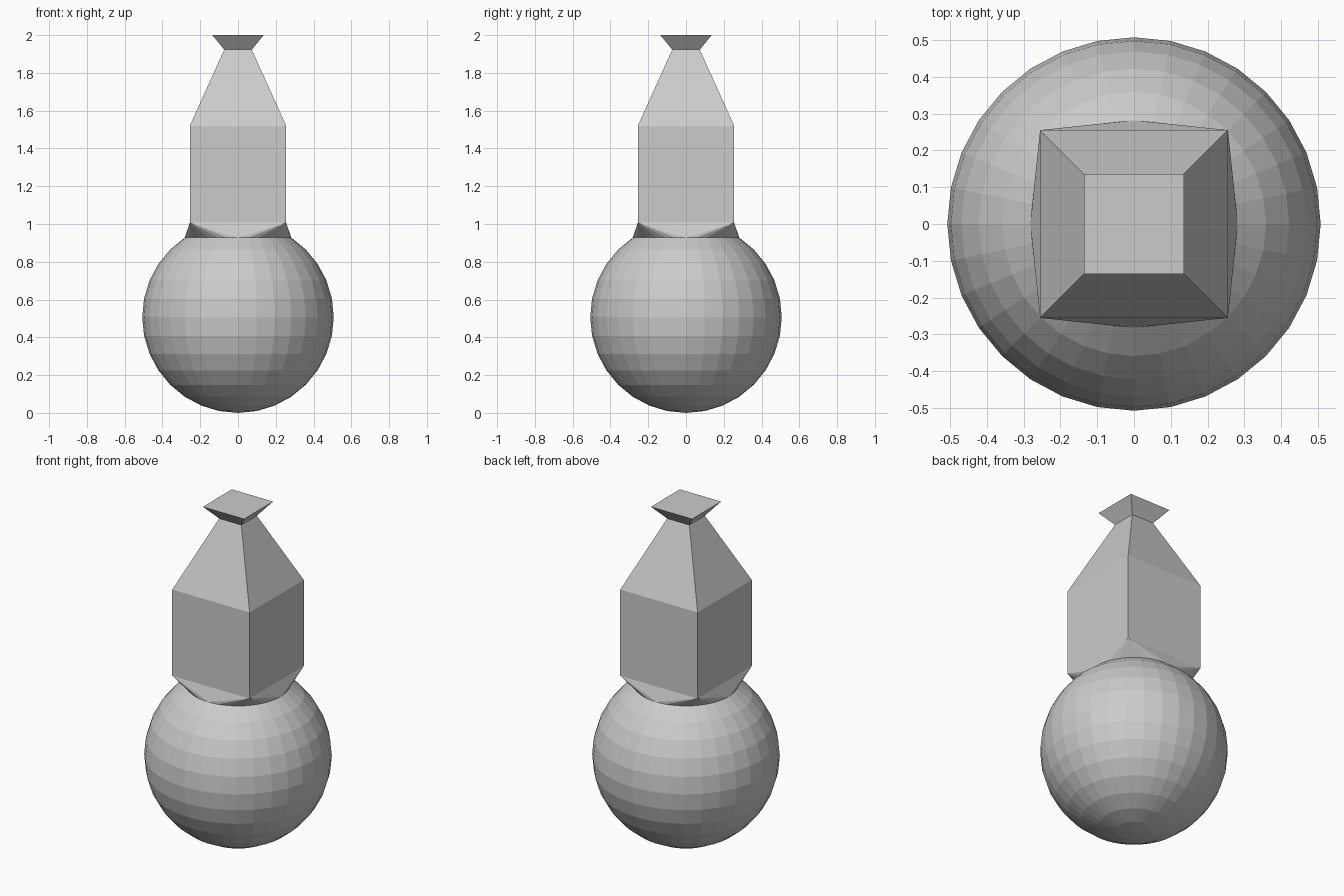
import bpy, bmesh
from math import pi, sin, cos

if "Cube" in bpy.data.objects:
    bpy.data.objects.remove(bpy.data.objects["Cube"])

R = 0.507          # globe radius
SEG, RINGS = 32, 16
bm = bmesh.new()


def globe_ring(i):
    a = pi * i / RINGS
    return [bm.verts.new((R * sin(a) * cos(2 * pi * k / SEG),
                          R * sin(a) * sin(2 * pi * k / SEG),
                          R - R * cos(a))) for k in range(SEG)]


def square(h, z):
    return [bm.verts.new((x * h, y * h, z))
            for x, y in ((1, 1), (-1, 1), (-1, -1), (1, -1))]


def join(a, b):
    n = len(a)
    for k in range(n):
        j = (k + 1) % n
        bm.faces.new((a[k], a[j], b[j], b[k]))


# Round globe, open at the top ring
pole = bm.verts.new((0, 0, 0))
rings = [globe_ring(i) for i in range(1, 14)]
for k in range(SEG):
    bm.faces.new((pole, rings[0][(k + 1) % SEG], rings[0][k]))
for a, b in zip(rings, rings[1:]):
    join(a, b)

# Square neck, tapering shoulder and flared lip
neck = [square(h, z) for h, z in
        ((0.255, 1.007), (0.255, 1.52), (0.073, 1.923), (0.136, 2.0))]
for a, b in zip(neck, neck[1:]):
    join(a, b)
bm.faces.new(neck[-1])

# Round-to-square collar: fan at each corner, one triangle per side
rim, base = rings[-1], neck[0]
for q in range(4):
    for k in range(8 * q, 8 * q + 8):
        bm.faces.new((rim[k], rim[(k + 1) % SEG], base[q]))
    bm.faces.new((rim[(8 * q + 8) % SEG], base[(q + 1) % 4], base[q]))

bmesh.ops.recalc_face_normals(bm, faces=bm.faces[:])
mesh = bpy.data.meshes.new("flask")
bm.to_mesh(mesh)
bm.free()
bpy.context.collection.objects.link(bpy.data.objects.new("flask", mesh))
